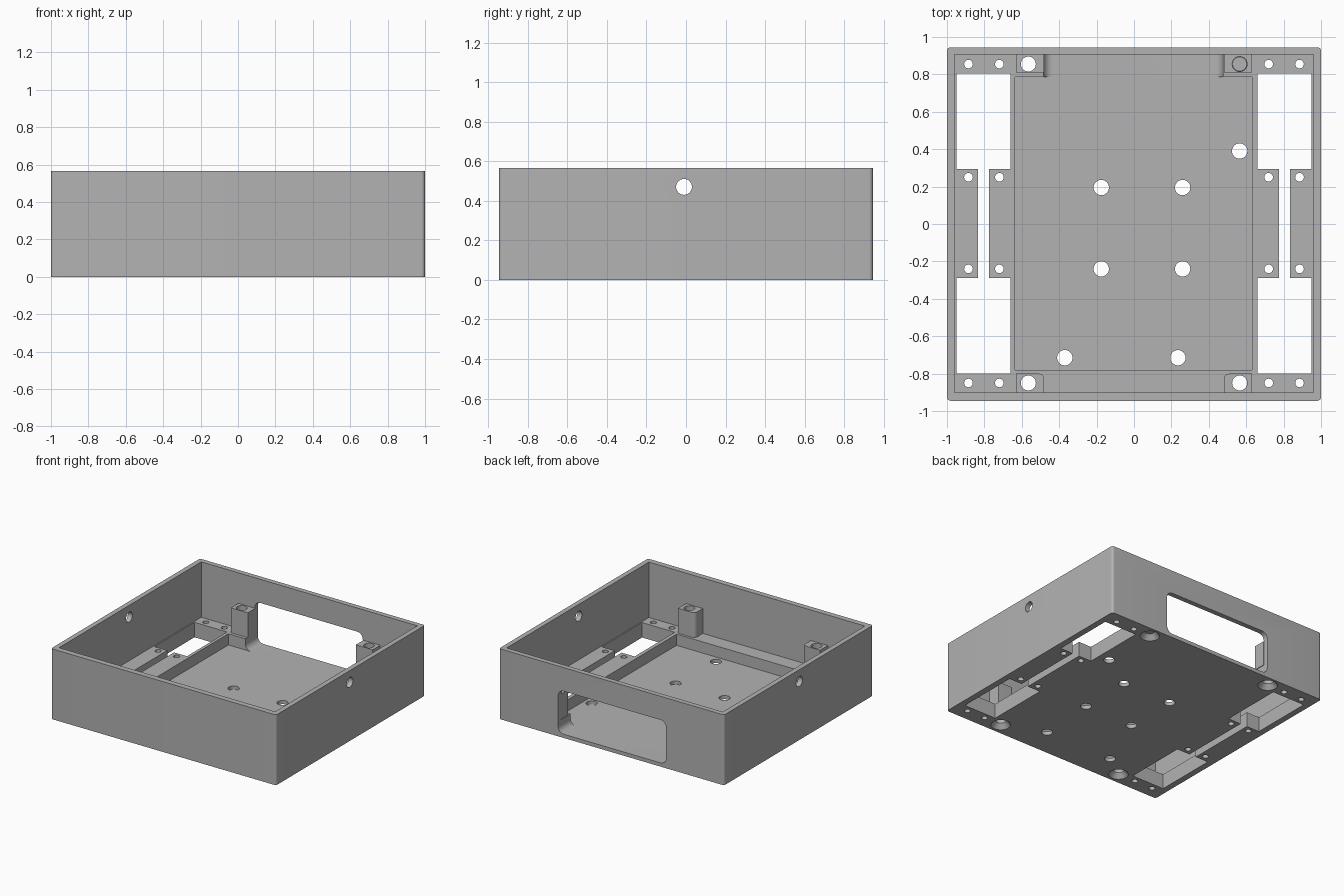
import bpy
import bmesh
import math

cube = bpy.data.objects.get("Cube")
if cube:
    bpy.data.objects.remove(cube, do_unlink=True)

grey = bpy.data.materials.new("plain grey")
grey.use_nodes = True
grey.diffuse_color = (0.45, 0.45, 0.45, 1)
grey.node_tree.nodes["Principled BSDF"].inputs["Base Color"].default_value = (0.45, 0.45, 0.45, 1)

HEIGHT, FLOOR, RECESS, POST_TOP = 0.565, 0.12, 0.03, 0.32


def rounded(u0, u1, v0, v1, radii=(0, 0, 0, 0), steps=8):
    """Rectangle outline; radii run lower-left, lower-right, upper-right, upper-left."""
    points = []
    corners = ((u0, v0, 1, 1), (u1, v0, -1, 1), (u1, v1, -1, -1), (u0, v1, 1, -1))
    for i, ((u, v, du, dv), r) in enumerate(zip(corners, radii)):
        if r == 0:
            points.append((u, v))
            continue
        for k in range(steps + 1):
            a = math.pi * (1 + i / 2 + k / steps / 2)
            points.append((u + du * r + r * math.cos(a), v + dv * r + r * math.sin(a)))
    return points


def circle(u, v, r, count=32):
    angles = [math.tau * k / count for k in range(count)]
    return [(u + r * math.cos(a), v + r * math.sin(a)) for a in angles]


def prism(name, start, w0, w1, axis="z", end=None):
    """Solid between two matching outlines placed across an axis."""
    place = {"x": lambda u, v, w: (w, u, v),
             "y": lambda u, v, w: (u, w, v),
             "z": lambda u, v, w: (u, v, w)}[axis]
    bm = bmesh.new()
    low = [bm.verts.new(place(u, v, w0)) for u, v in start]
    high = [bm.verts.new(place(u, v, w1)) for u, v in (end or start)]
    bm.faces.new(low)
    bm.faces.new(high)
    for i in range(len(low)):
        j = (i + 1) % len(low)
        bm.faces.new((low[i], low[j], high[j], high[i]))
    bmesh.ops.recalc_face_normals(bm, faces=bm.faces)
    mesh = bpy.data.meshes.new(name)
    bm.to_mesh(mesh)
    bm.free()
    mesh.materials.append(grey)
    obj = bpy.data.objects.new(name, mesh)
    bpy.context.collection.objects.link(obj)
    return obj


def activate(obj):
    bpy.ops.object.select_all(action="DESELECT")
    obj.select_set(True)
    bpy.context.view_layer.objects.active = obj


def cut(target, cutter):
    """Subtract the cutter, then discard it."""
    cutter.hide_render = True
    mod = target.modifiers.new("cut", "BOOLEAN")
    mod.operation = "DIFFERENCE"
    mod.solver = "EXACT"
    mod.object = cutter
    activate(target)
    bpy.ops.object.modifier_apply(modifier=mod.name)
    bpy.data.objects.remove(cutter, do_unlink=True)


# Open tray with softly rounded upright edges
tray = prism("tray", rounded(-1, 1, -0.945, 0.945, (0.02,) * 4), 0, HEIGHT)
cut(tray, prism("cavity", rounded(-0.96, 0.96, -0.9, 0.905), FLOOR, 1))
cut(tray, prism("recess", rounded(-0.635, 0.63, -0.78, 0.785), RECESS, 0.3))

# Rounded opening through the back wall and its ledge
cut(tray, prism("window", rounded(-0.485, 0.475, RECESS, 0.375, (0.05,) * 4), 0.77, 1.1, "y"))

# I-shaped openings in both side floors
i_shape = [(0.66, -0.8), (0.95, -0.8), (0.95, -0.29), (0.835, -0.29),
           (0.835, 0.295), (0.95, 0.295), (0.95, 0.805), (0.66, 0.805),
           (0.66, 0.295), (0.775, 0.295), (0.775, -0.29), (0.66, -0.29)]
for side in (-1, 1):
    cut(tray, prism("opening", [(side * x, y) for x, y in i_shape], -0.1, 0.2))

# Cable holes in both side walls
for side in (-1, 1):
    cut(tray, prism("wall_hole", circle(-0.01, 0.47, 0.04), side * 0.9, side * 1.1, "x"))

# Small mounting holes along the sides
for x in (-0.885, -0.72, 0.72, 0.885):
    for y in (-0.85, -0.24, 0.25, 0.855):
        cut(tray, prism("small_hole", circle(x, y, 0.023, 24), -0.1, 0.2))

# Large holes in the recessed floor
for x, y in ((-0.175, 0.195), (0.26, 0.195), (-0.175, -0.24), (0.26, -0.24),
             (-0.37, -0.715), (0.235, -0.715), (0.565, 0.39)):
    cut(tray, prism("floor_hole", circle(x, y, 0.041), -0.1, 0.2))

# Drilled corner posts with countersinks underneath
for side, side_name in ((-1, "right"), (1, "left")):
    for end, end_name, y, y0, y1 in ((-1, "front", -0.85, -0.9, -0.8),
                                     (1, "back", 0.855, 0.81, 0.905)):
        x = side * 0.565
        x0, x1 = sorted((side * 0.63, side * 0.48))
        r = 0.03 if end < 0 else 0
        radii = (0, 0, r, 0) if side < 0 else (0, 0, 0, r)
        post = prism(f"{end_name}_{side_name}_post", rounded(x0, x1, y0, y1, radii),
                     FLOOR, POST_TOP)
        for target in (post, tray):
            cut(target, prism("post_hole", circle(x, y, 0.04), -0.1, 0.5))
        cut(tray, prism("countersink", circle(x, y, 0.077), -0.005, 0.04,
                        end=circle(x, y, 0.038)))
        activate(post)
        bpy.ops.object.shade_smooth_by_angle()

activate(tray)
bpy.ops.object.shade_smooth_by_angle()
